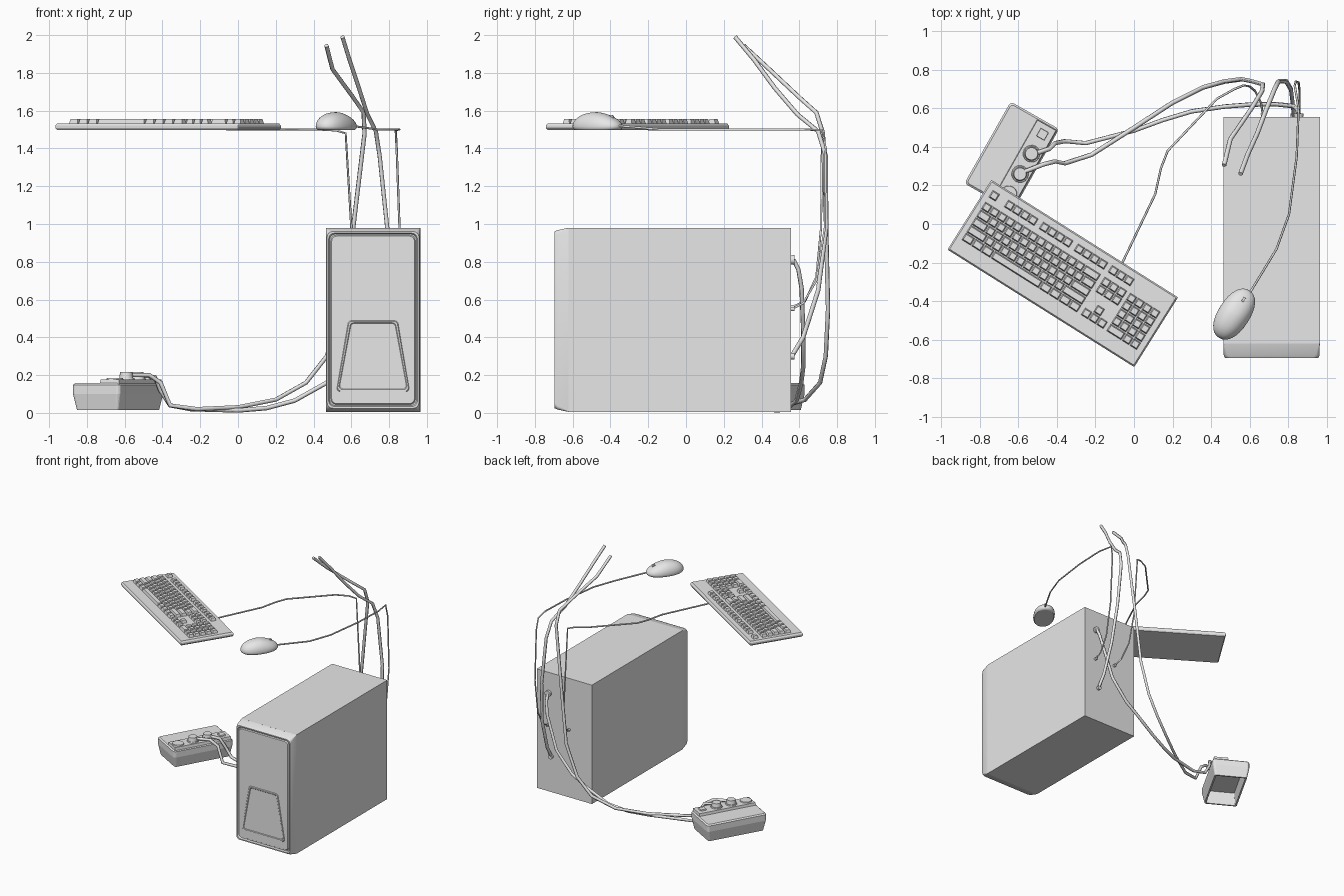
import bpy, bmesh, math
from mathutils import Matrix, Vector

cube = bpy.data.objects.get("Cube")
if cube:
    bpy.data.objects.remove(cube, do_unlink=True)

grey = bpy.data.materials.new("plain_grey")
grey.use_nodes = True
grey.diffuse_color = (0.8, 0.8, 0.8, 1)
grey.node_tree.nodes["Principled BSDF"].inputs["Base Color"].default_value = (0.8, 0.8, 0.8, 1)


def finish(name, bm, loc=(0, 0, 0), rot=(0, 0, 0), smooth=None):
    bmesh.ops.recalc_face_normals(bm, faces=bm.faces)
    mesh = bpy.data.meshes.new(name)
    bm.to_mesh(mesh)
    bm.free()
    mesh.materials.append(grey)
    ob = bpy.data.objects.new(name, mesh)
    bpy.context.collection.objects.link(ob)
    ob.location, ob.rotation_euler = loc, rot
    if smooth:
        bpy.ops.object.select_all(action='DESELECT')
        ob.select_set(True)
        bpy.context.view_layer.objects.active = ob
        bpy.ops.object.shade_smooth_by_angle(angle=math.radians(smooth))
    return ob


def rounded(w, d, r, z, top_w=None, steps=4):
    """Rounded rectangle or trapezoid ring, centred on the origin."""
    pts = []
    for k, (sx, sy) in enumerate([(1, 1), (-1, 1), (-1, -1), (1, -1)]):
        half = (top_w if top_w and sy > 0 else w) / 2
        for i in range(steps + 1):
            a = math.pi / 2 * (k + i / steps)
            pts.append((sx * (half - r) + r * math.cos(a),
                        sy * (d / 2 - r) + r * math.sin(a), z))
    return pts


def loft(bm, rings):
    loops = [[bm.verts.new(p) for p in ring] for ring in rings]
    n = len(loops[0])
    for a, b in zip(loops, loops[1:]):
        for i in range(n):
            bm.faces.new((a[i], a[(i + 1) % n], b[(i + 1) % n], b[i]))
    bm.faces.new(loops[0][::-1])
    bm.faces.new(loops[-1])


def box(bm, x, y, z, w, d, h, taper=0.0):
    def ring(t, zz):
        return [(x + sx * (w / 2 - t), y + sy * (d / 2 - t), zz)
                for sx, sy in [(1, 1), (-1, 1), (-1, -1), (1, -1)]]
    loft(bm, [ring(0, z), ring(taper, z + h)])


def disc(bm, x, y, z, r, h, taper=0.9, sides=16):
    bmesh.ops.create_cone(bm, cap_ends=True, segments=sides, radius1=r, radius2=r * taper,
                          depth=h, matrix=Matrix.Translation((x, y, z + h / 2)))


def cable(name, radius, points):
    cu = bpy.data.curves.new(name, 'CURVE')
    cu.dimensions = '3D'
    cu.bevel_depth, cu.bevel_resolution, cu.use_fill_caps = radius, 1, True
    sp = cu.splines.new('POLY')
    sp.points.add(len(points) - 1)
    for p, co in zip(sp.points, points):
        p.co = (*co, 1)
    cu.materials.append(grey)
    ob = bpy.data.objects.new(name, cu)
    bpy.context.collection.objects.link(ob)


# Computer case
TX = 0.715
bm = bmesh.new()
box(bm, TX, -0.033, 0.005, 0.5, 1.176, 0.975)
finish("tower_case", bm)

# Front bezel with rounded groove and sunken panel
bm = bmesh.new()
loft(bm, [rounded(0.5, 0.975, 0.003, 0.62), rounded(0.498, 0.95, 0.02, 0.68),
          rounded(0.486, 0.936, 0.03, 0.695), rounded(0.47, 0.918, 0.03, 0.695),
          rounded(0.46, 0.908, 0.03, 0.682), rounded(0.448, 0.896, 0.028, 0.682),
          rounded(0.438, 0.886, 0.026, 0.69)])
finish("tower_front_bezel", bm, (TX, 0, 0.4925), (math.pi / 2, 0, 0), 30)

# Shaped relief and slot on the front
bm = bmesh.new()
loft(bm, [rounded(0.385, 0.38, 0.02, 0.688, 0.27), rounded(0.375, 0.37, 0.02, 0.695, 0.26),
          rounded(0.36, 0.355, 0.02, 0.695, 0.245), rounded(0.352, 0.347, 0.02, 0.691, 0.238)])
finish("front_relief", bm, (TX, 0, 0.3), (math.pi / 2, 0, 0), 30)
bm = bmesh.new()
box(bm, TX, -0.692, 0.11, 0.35, 0.008, 0.01)
finish("front_slot", bm)

# Sockets on the back of the case: (x, z, radius)
bm = bmesh.new()
for x, z, r in [(0.855, 0.81, 0.026), (0.67, 0.56, 0.012), (0.86, 0.55, 0.012), (0.83, 0.3, 0.018)]:
    disc(bm, x, z, 0, r, 0.022)
finish("back_sockets", bm, (0, 0.575, 0), (math.pi / 2, 0, 0), 30)

# Keyboard tray
KEY_LOC, KEY_ROT = (-0.37, -0.257, 1.497), (0, 0, -math.atan2(0.61, 0.97))
bm = bmesh.new()
loft(bm, [rounded(1.13, 0.415, 0.004, 0), rounded(1.146, 0.428, 0.004, 0.01),
          rounded(1.146, 0.428, 0.004, 0.024), rounded(1.13, 0.412, 0.004, 0.036)])
finish("keyboard_base", bm, KEY_LOC, KEY_ROT)

# Keys: widths in key units, a negative width is a gap
U = 0.0475
rows = [
    (0.152, [1, -1] + [1] * 4 + [-.5] + [1] * 4 + [-.5] + [1] * 4 + [-.4] + [1] * 3),
    (0.08, [1] * 13 + [2, -.4] + [1] * 3 + [-.3] + [1] * 4),
    (0.0325, [1.5] + [1] * 12 + [1.5, -.4] + [1] * 3 + [-.3] + [1] * 4),
    (-0.015, [1.75] + [1] * 11 + [2.25, -3.7] + [1] * 4),
    (-0.0625, [2.25] + [1] * 10 + [2.75, -1.4, 1, -1.3] + [1] * 4),
    (-0.11, [1.25] * 3 + [6.25] + [1.25] * 4 + [-.4] + [1] * 3 + [-.3, 2, 1, 1]),
]
bm = bmesh.new()
for y, widths in rows:
    x = -0.54
    for w in widths:
        if w > 0:
            box(bm, x + w * U / 2, y, 0.034, w * U - 0.005, U - 0.005, 0.024, 0.006)
        x += abs(w) * U
finish("keyboard_keys", bm, KEY_LOC, KEY_ROT)

# Mouse: rounded shell, flat underneath, lower at the cable end
bm = bmesh.new()
bmesh.ops.create_uvsphere(bm, u_segments=32, v_segments=20, radius=1)
for v in bm.verts:
    x, y, z = v.co
    if z > 0:
        z *= 0.077 * (1 - 0.28 * max(y, 0))
    else:
        z = max(z * 0.04, -0.018)
    wide = math.copysign(abs(x) ** 0.9, x)
    v.co = (wide * 0.082, math.copysign(abs(y) ** 0.9, y) * 0.146, z)
MOUSE_ROT = (0, 0, -math.radians(33))
finish("mouse_body", bm, (0.52, -0.468, 1.515), MOUSE_ROT, 40)
bm = bmesh.new()
bmesh.ops.create_cone(bm, cap_ends=True, segments=16, radius1=0.014, radius2=0.014, depth=0.012,
                      matrix=Matrix.Rotation(math.pi / 2, 4, 'Y'))
wheel = Vector((0, 0.088, 0.048))
wheel.rotate(Matrix.Rotation(MOUSE_ROT[2], 3, 'Z'))
finish("mouse_wheel", bm, Vector((0.52, -0.468, 1.515)) + wheel, MOUSE_ROT, 40)

# Power strip: hollow shell with raised socket shelf
STRIP_LOC, STRIP_ROT = (-0.635, 0.352, 0), (0, 0, math.radians(60.5))
bm = bmesh.new()
loft(bm, [rounded(0.41, 0.21, 0.01, 0.12), rounded(0.43, 0.23, 0.01, 0.015),
          rounded(0.455, 0.255, 0.015, 0.015), rounded(0.488, 0.289, 0.02, 0.1),
          rounded(0.488, 0.289, 0.02, 0.148), rounded(0.468, 0.269, 0.015, 0.157)])
box(bm, 0, -0.079, 0.15, 0.466, 0.118, 0.028, 0.004)
finish("power_strip_body", bm, STRIP_LOC, STRIP_ROT)

# Strip sockets, plugs and switch
bm = bmesh.new()
for i in range(3):
    disc(bm, -0.18 + 0.121 * i, -0.083, 0.17, 0.047, 0.016)
box(bm, 0.178, -0.083, 0.17, 0.05, 0.05, 0.018, 0.003)
finish("strip_sockets", bm, STRIP_LOC, STRIP_ROT, 30)
bm = bmesh.new()
for x in (-0.059, 0.062):
    disc(bm, x, -0.083, 0.18, 0.038, 0.036, 0.85)
finish("strip_plugs", bm, STRIP_LOC, STRIP_ROT, 30)

# Cables
cable("keyboard_cable", 0.006, [
    (-0.06, -0.2, 1.5), (0.11, 0.155, 1.5), (0.14, 0.29, 1.5), (0.175, 0.38, 1.5),
    (0.43, 0.65, 1.5), (0.52, 0.7, 1.495), (0.57, 0.72, 1.48), (0.6, 0.715, 0.98),
    (0.63, 0.69, 0.72), (0.66, 0.63, 0.59), (0.67, 0.56, 0.56)])
cable("mouse_cable", 0.006, [
    (0.6, -0.36, 1.52), (0.74, -0.13, 1.5), (0.805, 0.05, 1.5), (0.845, 0.35, 1.5),
    (0.855, 0.6, 1.5), (0.835, 0.72, 1.497), (0.84, 0.74, 1.4), (0.855, 0.735, 0.98),
    (0.86, 0.69, 0.7), (0.86, 0.62, 0.58), (0.86, 0.56, 0.55)])
cable("screen_power_cable", 0.012, [
    (0.468, 0.305, 1.945), (0.5, 0.44, 1.82), (0.61, 0.6, 1.67), (0.665, 0.69, 1.59),
    (0.67, 0.725, 1.48), (0.61, 0.742, 0.98), (0.56, 0.752, 0.55), (0.47, 0.74, 0.3),
    (0.36, 0.71, 0.16), (0.2, 0.63, 0.07), (0, 0.5, 0.03), (-0.22, 0.36, 0.02),
    (-0.36, 0.315, 0.04), (-0.41, 0.325, 0.16), (-0.47, 0.31, 0.2), (-0.6, 0.26, 0.2)])
cable("screen_signal_cable", 0.012, [
    (0.553, 0.26, 1.99), (0.59, 0.36, 1.87), (0.64, 0.47, 1.72), (0.685, 0.59, 1.58),
    (0.73, 0.7, 1.49), (0.75, 0.74, 1.36), (0.79, 0.742, 0.98), (0.815, 0.7, 0.65),
    (0.825, 0.62, 0.4), (0.83, 0.56, 0.3)])
cable("tower_power_cable", 0.012, [
    (0.855, 0.57, 0.81), (0.85, 0.595, 0.76), (0.83, 0.612, 0.66), (0.74, 0.622, 0.4),
    (0.6, 0.62, 0.24), (0.47, 0.61, 0.16), (0.3, 0.585, 0.065), (0.15, 0.54, 0.025),
    (0, 0.485, 0.013), (-0.25, 0.42, 0.02), (-0.36, 0.43, 0.04), (-0.41, 0.42, 0.12),
    (-0.44, 0.39, 0.19), (-0.53, 0.36, 0.2)])
